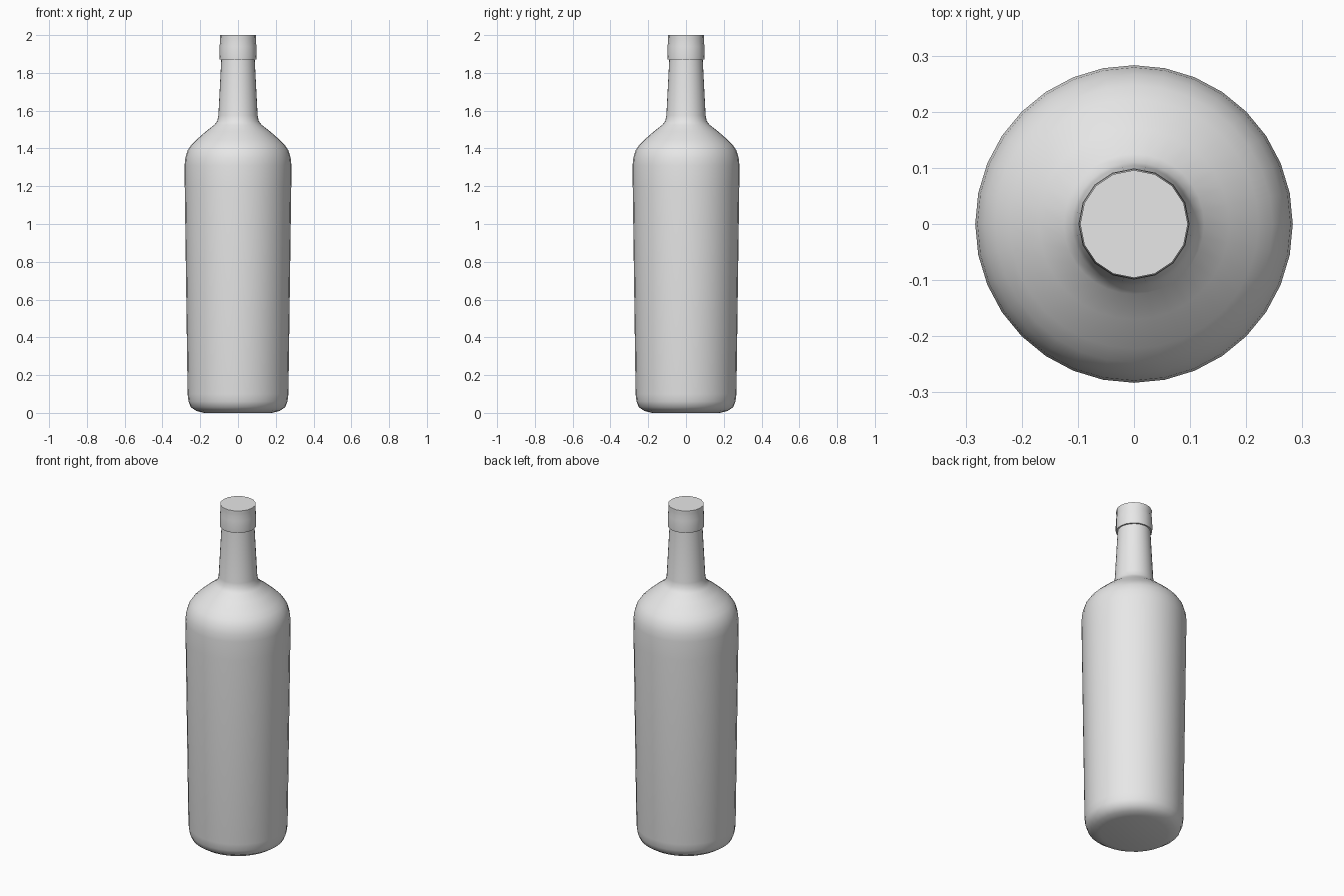
import bpy, bmesh, math

if "Cube" in bpy.data.objects:
    bpy.data.objects.remove(bpy.data.objects["Cube"])

glass = bpy.data.materials.new("plain_grey")
glass.diffuse_color = (0.8, 0.8, 0.8, 1)
glass.use_nodes = True
glass.node_tree.nodes["Principled BSDF"].inputs["Base Color"].default_value = glass.diffuse_color


def lathe(name, profile, sides, angle):
    """Revolve (radius, height) points about z and close both ends."""
    bm = bmesh.new()
    rings = [[bm.verts.new((r * math.cos(2 * math.pi * i / sides),
                            r * math.sin(2 * math.pi * i / sides), z))
              for i in range(sides)] for r, z in profile]
    for a, b in zip(rings, rings[1:]):
        for i in range(sides):
            j = (i + 1) % sides
            bm.faces.new((a[i], a[j], b[j], b[i]))
    bm.faces.new(rings[0][::-1])
    bm.faces.new(rings[-1])
    me = bpy.data.meshes.new(name)
    bm.to_mesh(me)
    bm.free()
    me.materials.append(glass)
    ob = bpy.data.objects.new(name, me)
    bpy.context.collection.objects.link(ob)
    bpy.ops.object.select_all(action='DESELECT')
    ob.select_set(True)
    bpy.context.view_layer.objects.active = ob
    bpy.ops.object.shade_smooth_by_angle(angle=math.radians(angle))


# Bottle: rounded base, slightly flaring body, shoulder and tapering neck
lathe("bottle", [
    (0.18, 0), (0.22, 0.01), (0.25, 0.03), (0.262, 0.06), (0.267, 0.1),
    (0.282, 1.2), (0.283, 1.31), (0.279, 1.35), (0.267, 1.39),
    (0.247, 1.42), (0.222, 1.445), (0.17, 1.49), (0.125, 1.525),
    (0.11, 1.545), (0.104, 1.575), (0.088, 1.88)], 32, 40)

# Cap with a faint waist below its rim
lathe("cap", [
    (0.098, 1.87), (0.099, 1.885), (0.098, 1.94), (0.095, 1.965),
    (0.096, 1.985), (0.096, 2.0)], 16, 40)
